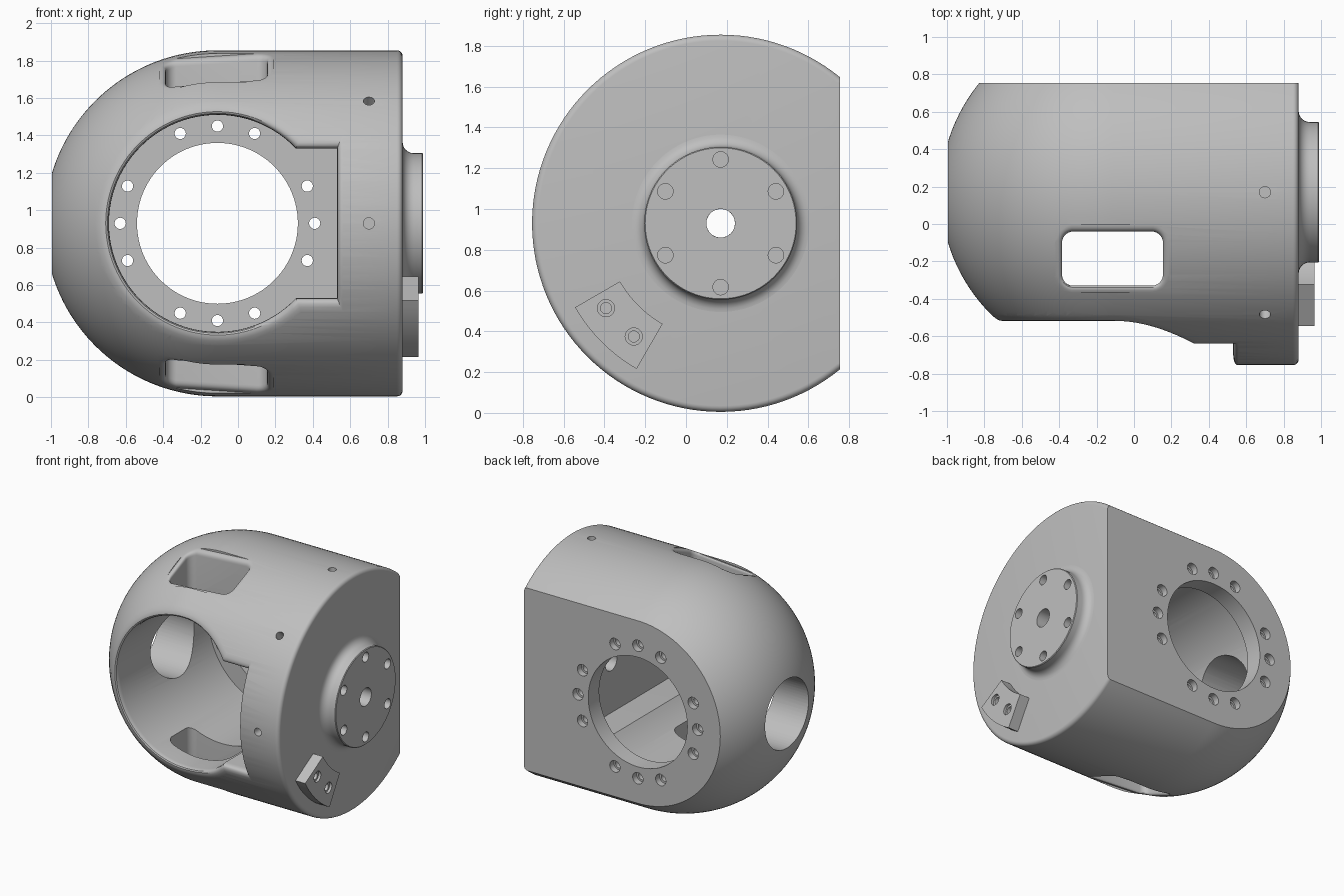
import bpy, bmesh
from math import sin, cos, pi, sqrt, radians, atan2
from mathutils import Vector, Matrix

cube = bpy.data.objects.get("Cube")
if cube:
    bpy.data.objects.remove(cube)

R, CX, CY, CZ = 0.925, -0.11, 0.17, 0.93   # body radius, dome centre, axis position
FACE, BACK = 0.88, 0.755                   # flat side face and flat back face

grey = bpy.data.materials.new("light_grey")
grey.use_nodes = True
colour = (0.52, 0.52, 0.52, 1)
grey.diffuse_color = colour
grey.node_tree.nodes["Principled BSDF"].inputs["Base Color"].default_value = colour


def make(name, bm):
    bmesh.ops.recalc_face_normals(bm, faces=bm.faces)
    mesh = bpy.data.meshes.new(name)
    bm.to_mesh(mesh)
    bm.free()
    mesh.materials.append(grey)
    obj = bpy.data.objects.new(name, mesh)
    bpy.context.collection.objects.link(obj)
    return obj


def lathe(profile, steps, closed=False):
    """Spin (x, radius) points around the body axis."""
    bm = bmesh.new()
    vs = [bm.verts.new((x, CY, CZ + r)) for x, r in profile]
    es = [bm.edges.new(p) for p in zip(vs, vs[1:])]
    if closed:
        es.append(bm.edges.new((vs[-1], vs[0])))
    bmesh.ops.spin(bm, geom=vs + es, cent=(0, CY, CZ), axis=(1, 0, 0),
                   angle=2 * pi, steps=steps, use_duplicate=False)
    bmesh.ops.remove_doubles(bm, verts=bm.verts, dist=1e-5)
    return bm


def rod(start, end, radius, sides=32):
    a, b = Vector(start), Vector(end)
    turn = (b - a).to_track_quat('Z', 'Y').to_matrix().to_4x4()
    bm = bmesh.new()
    bmesh.ops.create_cone(bm, cap_ends=True, segments=sides, radius1=radius, radius2=radius,
                          depth=(b - a).length, matrix=Matrix.Translation((a + b) / 2) @ turn)
    return make("cutter", bm)


def loft(loops):
    bm = bmesh.new()
    rings = [[bm.verts.new(p) for p in loop] for loop in loops]
    n = len(rings[0])
    for a, b in zip(rings, rings[1:]):
        for i in range(n):
            j = (i + 1) % n
            bm.faces.new((a[i], a[j], b[j], b[i]))
    bm.faces.new(rings[0])
    bm.faces.new(rings[-1])
    return bm


def cut(obj, cutters):
    bpy.context.view_layer.objects.active = obj
    for c in cutters:
        mod = obj.modifiers.new("cut", 'BOOLEAN')
        mod.operation, mod.solver, mod.object = 'DIFFERENCE', 'EXACT', c
        bpy.ops.object.modifier_apply(modifier=mod.name)
        bpy.data.objects.remove(c)


def smooth(obj, angle=32):
    bpy.ops.object.select_all(action='DESELECT')
    obj.select_set(True)
    bpy.context.view_layer.objects.active = obj
    bpy.ops.object.shade_smooth_by_angle(angle=radians(angle))


def height(u, v):
    """Distance of the outer skin above the axis plane."""
    return sqrt(R * R - v * v - min(u - CX, 0) ** 2)


def flared_cutter(outline, place, inner, fillet):
    """Opening cutter whose rim rolls over smoothly onto the outer skin."""
    base, rim = outline(0), outline(fillet)
    loops = [[place(u, v, inner) for u, v in base]]
    for k in range(7):
        t = k / 6
        loop = []
        for (u0, v0), (u1, v1) in zip(base, rim):
            h0, h1 = height(u0, v0), height(u1, v1)
            h = (1 - t) ** 2 * (h0 - fillet) + 2 * t * (1 - t) * h0 + t * t * h1
            loop.append(place(u0 + (u1 - u0) * t * t, v0 + (v1 - v0) * t * t, h))
        loops.append(loop)
    loops.append([place(u, v, 1.2) for u, v in rim])
    return make("cutter", loft(loops))


def keyhole(d):
    """Round opening with a square slot towards the side face."""
    r, half, end = 0.58 + d, 0.4 + d, 0.53 + 0.4 * d
    a = atan2(half, sqrt(r * r - half * half))
    pts = []
    for i in range(73):
        t = a + (2 * pi - 2 * a) * i / 72
        pts.append((CX + r * cos(t), r * sin(t)))
    return pts + [(end, -half + 2 * half * i / 16) for i in range(17)]


def window(d):
    pts = []
    for i in range(32):
        t = 2 * pi * (i + 0.5) / 32
        sx, sy = (1 if cos(t) > 0 else -1), (1 if sin(t) > 0 else -1)
        c = 0.06 + d
        pts.append((-0.115 + sx * 0.21 + c * cos(t), -0.355 + sy * 0.085 + c * sin(t)))
    return pts


# Body: domed drum with a rounded rim and a flat back
prof = [(CX - R * cos(i * pi / 80), R * sin(i * pi / 80)) for i in range(41)]
f = 0.03
prof += [(FACE - f + f * sin(i * pi / 10), R - f + f * cos(i * pi / 10)) for i in range(6)]
prof.append((FACE, 0))
bm = lathe(prof, 128)
bmesh.ops.bisect_plane(bm, geom=bm.verts[:] + bm.edges[:] + bm.faces[:], dist=1e-6,
                       plane_co=(0, BACK, 0), plane_no=(0, 1, 0), clear_outer=True)
bmesh.ops.holes_fill(bm, edges=[e for e in bm.edges if e.is_boundary], sides=0)
bmesh.ops.dissolve_limit(bm, angle_limit=0.001, verts=bm.verts, edges=bm.edges)
corner = [e for e in bm.edges if all(abs(v.co.x - FACE) < 1e-4 and abs(v.co.y - BACK) < 1e-4
                                     for v in e.verts)]
bmesh.ops.bevel(bm, geom=corner, offset=0.025, segments=4, profile=0.5, affect='EDGES')
body = make("housing_body", bm)

# Front opening, top and bottom windows, rear bore, side bore and axle hole
cutters = [flared_cutter(keyhole, lambda u, v, h: (u, CY - h, CZ + v), -0.45, 0.07)]
for s in (1, -1):
    cutters.append(flared_cutter(window, lambda u, v, h: (u, CY + v, CZ + s * h), 0.2, 0.035))
cutters.append(rod((CX, 0.5, CZ), (CX, 0.9, CZ), 0.43, 96))
cutters.append(rod((-1.2, CY, CZ), (-0.4, CY, CZ), 0.27, 64))
cutters.append(rod((0.3, CY, CZ), (1, CY, CZ), 0.07))

# Counterbored flange holes, three on each side of the rear bore
for q in range(4):
    for off in (-22.5, 0, 22.5):
        t = radians(90 * q + off)
        x, z = CX + 0.52 * cos(t), CZ + 0.52 * sin(t)
        cutters.append(rod((x, 0.5, z), (x, 0.9, z), 0.03, 24))
        cutters.append(rod((x, BACK - 0.05, z), (x, 0.9, z), 0.045, 24))

# Small radial holes along the drum
for a in (0, 45, 90):
    d = Vector((0, -cos(radians(a)), sin(radians(a))))
    c = Vector((0.7, CY, CZ))
    cutters.append(rod(c + d * 0.84, c + d, 0.03, 24))
cut(body, cutters)
smooth(body)

# Round mounting boss with a filleted foot and six blind holes
foot = 0.06
prof = [(0.86, 0.07), (0.86, 0.435)]
prof += [(FACE + foot - foot * cos(i * pi / 12), 0.435 - foot * sin(i * pi / 12)) for i in range(7)]
prof += [(0.985, 0.375), (0.99, 0.37), (0.99, 0.07)]
boss = make("mounting_boss", lathe(prof, 96, closed=True))
cutters = []
for i in range(6):
    t = radians(30 + 60 * i)
    y, z = CY + 0.313 * cos(t), CZ + 0.313 * sin(t)
    cutters.append(rod((0.93, y, z), (1.1, y, z), 0.038))
cut(boss, cutters)
smooth(boss)

# Curved stop pad with two stepped holes
arc = [radians(210 + 3 * i) for i in range(11)]
edge = [(0.825, t) for t in arc] + [(0.57, t) for t in reversed(arc)]
pad = make("stop_pad", loft([[(x, CY + r * cos(t), CZ + r * sin(t)) for r, t in edge]
                             for x in (0.86, 0.965)]))
cutters = []
for a in (216.5, 232.5):
    y, z = CY + 0.7 * cos(radians(a)), CZ + 0.7 * sin(radians(a))
    cutters.append(rod((0.945, y, z), (1.1, y, z), 0.042))
    cutters.append(rod((0.89, y, z), (1.1, y, z), 0.027))
cut(pad, cutters)
smooth(pad)
